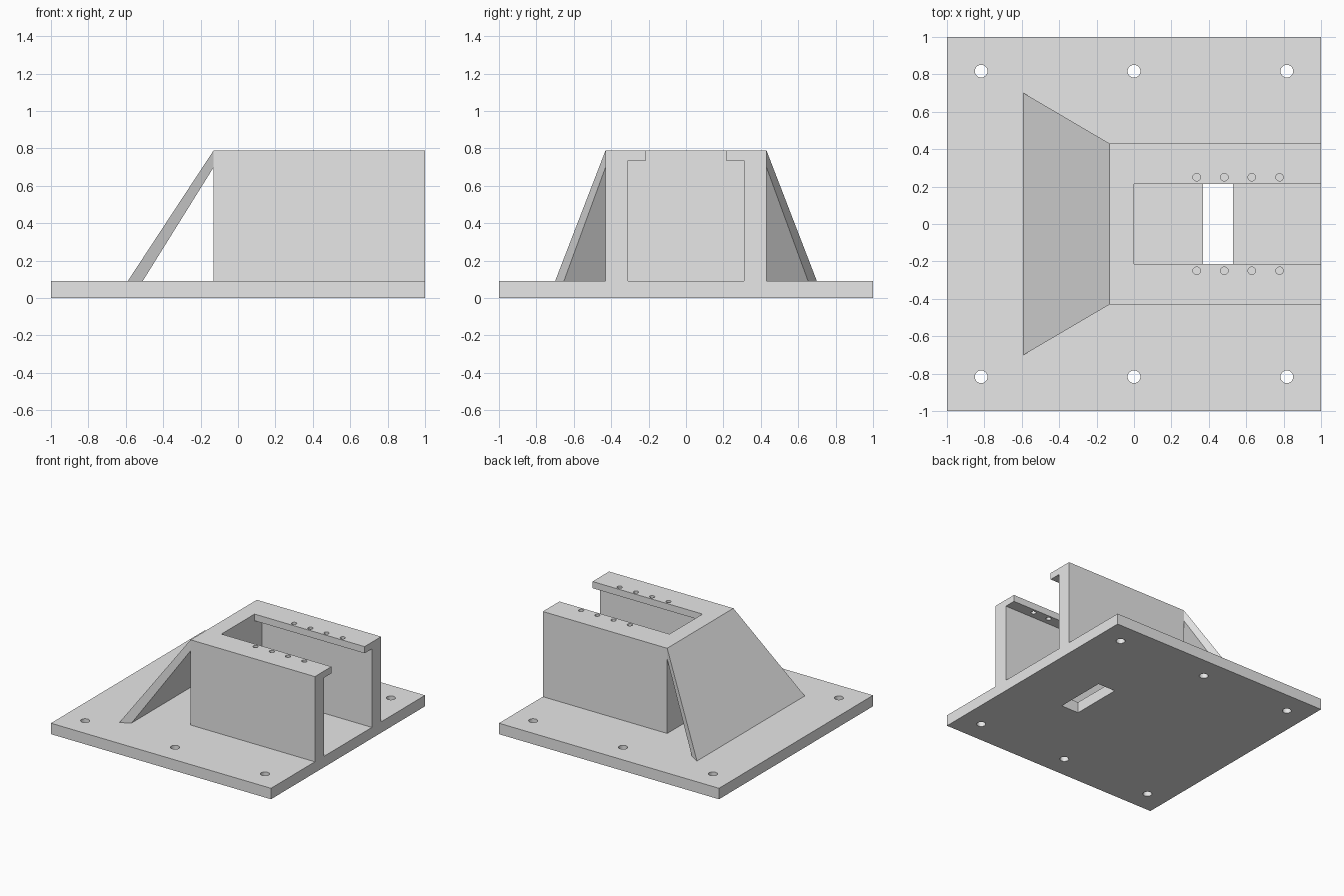
import bpy, bmesh
from mathutils import Matrix, Vector

if "Cube" in bpy.data.objects:
    bpy.data.objects.remove(bpy.data.objects["Cube"])

grey = bpy.data.materials.new("light_grey")
grey.use_nodes = True
grey.diffuse_color = (0.8, 0.8, 0.8, 1)
grey.node_tree.nodes["Principled BSDF"].inputs["Base Color"].default_value = (0.8, 0.8, 0.8, 1)

PLATE_TOP, TOP = 0.09, 0.79
WALL_X, WALL_Y = -0.13, 0.43


def finish(name, bm):
    bmesh.ops.recalc_face_normals(bm, faces=bm.faces)
    mesh = bpy.data.meshes.new(name)
    bm.to_mesh(mesh)
    bm.free()
    mesh.materials.append(grey)
    obj = bpy.data.objects.new(name, mesh)
    bpy.context.collection.objects.link(obj)
    return obj


def box(name, lo, hi):
    lo, hi = Vector(lo), Vector(hi)
    bm = bmesh.new()
    bmesh.ops.create_cube(bm, size=1, matrix=Matrix.Translation((lo + hi) / 2)
                          @ Matrix.Diagonal((*(hi - lo), 1)))
    return finish(name, bm)


def drills(name, spots, radius, z0, z1):
    bm = bmesh.new()
    for x, y in spots:
        bmesh.ops.create_cone(bm, cap_ends=True, segments=32, radius1=radius, radius2=radius,
                              depth=z1 - z0, matrix=Matrix.Translation((x, y, (z0 + z1) / 2)))
    return finish(name, bm)


def extrude(name, points, direction):
    bm = bmesh.new()
    face = bm.faces.new([bm.verts.new(p) for p in points])
    new = bmesh.ops.extrude_face_region(bm, geom=[face])["geom"]
    bmesh.ops.translate(bm, vec=direction,
                        verts=[v for v in new if isinstance(v, bmesh.types.BMVert)])
    return finish(name, bm)


def cut(obj, cutter):
    mod = obj.modifiers.new("cut", 'BOOLEAN')
    mod.operation, mod.solver, mod.object = 'DIFFERENCE', 'EXACT', cutter
    bpy.context.view_layer.objects.active = obj
    bpy.ops.object.modifier_apply(modifier=mod.name)
    bpy.data.objects.remove(cutter)


# Base plate with mounting holes and a rectangular slot
base = box("base_plate", (-1, -1, 0), (1, 1, PLATE_TOP))
cut(base, drills("hole_cutter", [(x, y) for x in (-0.817, 0, 0.817) for y in (-0.817, 0.817)],
                 0.034, -0.1, 0.2))
cut(base, box("slot_cutter", (0.37, -0.215, -0.1), (0.53, 0.215, 0.2)))

# Housing with a lipped channel open at one end
housing = box("channel_housing", (WALL_X, -WALL_Y, PLATE_TOP), (1, WALL_Y, TOP))
half = [(0.31, 0), (0.31, 0.735), (0.215, 0.735), (0.215, 1)]
profile = half + [(-y, z) for y, z in reversed(half)]
cut(housing, extrude("channel_cutter", [(0, y, z) for y, z in profile], (1.2, 0, 0)))

# Screw holes through the lips
cut(housing, drills("screw_cutter",
                    [(x, y) for x in (0.335, 0.483, 0.63, 0.778) for y in (-0.25, 0.25)],
                    0.02, 0.6, 0.9))

# Sloping brace, flaring wider towards the plate
bm = bmesh.new()
outline = [(WALL_X, WALL_Y, TOP), (WALL_X, WALL_Y, 0.70),
           (-0.51, 0.653, PLATE_TOP), (-0.59, 0.70, PLATE_TOP)]
left = [bm.verts.new(p) for p in outline]
right = [bm.verts.new((x, -y, z)) for x, y, z in outline]
bm.faces.new(left)
bm.faces.new(right[::-1])
for i in range(4):
    j = (i + 1) % 4
    bm.faces.new((left[i], right[i], right[j], left[j]))
finish("sloping_brace", bm)
